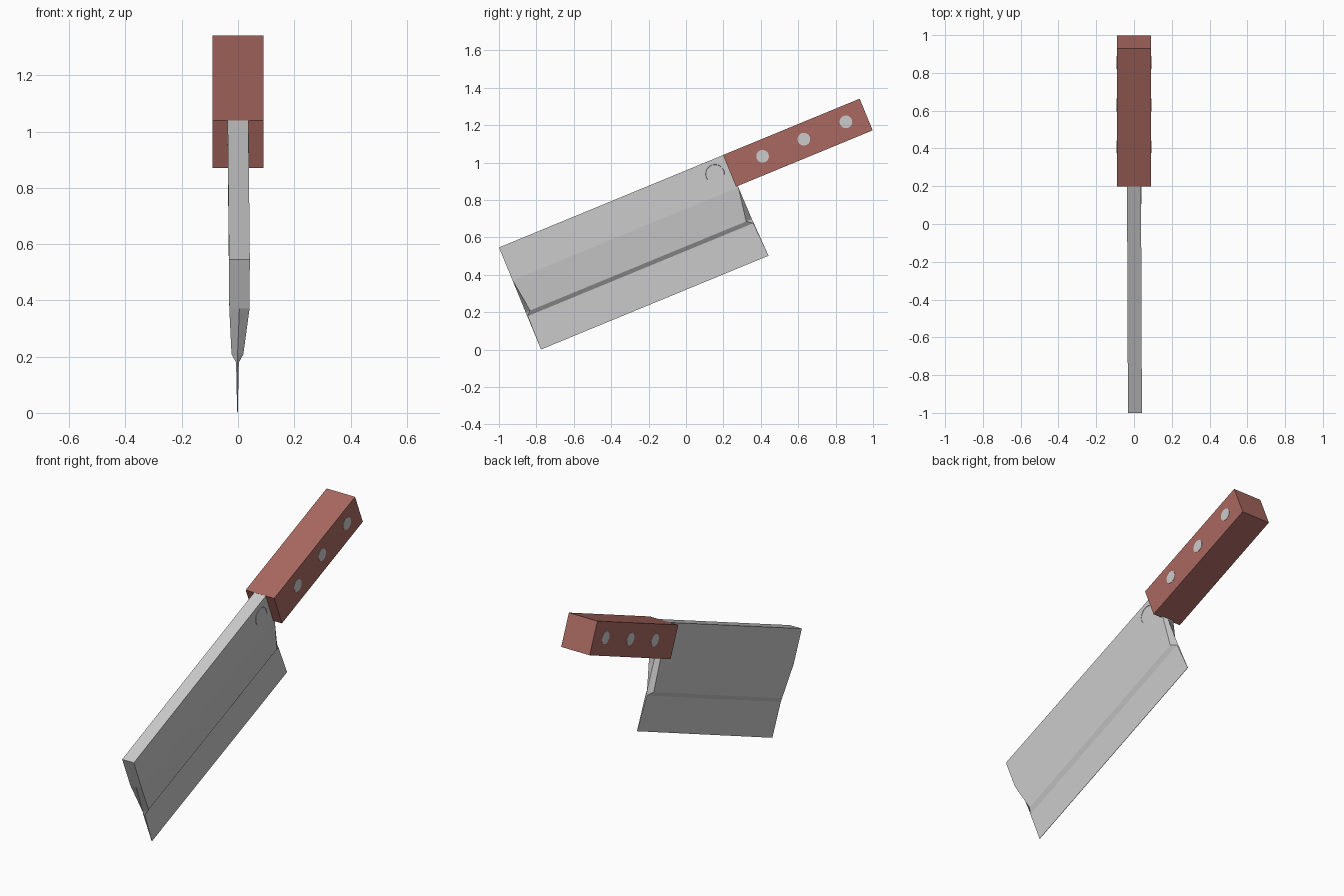
import bpy, bmesh, math
from mathutils import Matrix

if "Cube" in bpy.data.objects:
    bpy.data.objects.remove(bpy.data.objects["Cube"])

# Local frame: x = thickness, y = along the knife, z = up from the spine line
FRAME = Matrix.Translation((0, -1, 0.546)) @ Matrix.Rotation(math.radians(22.4), 4, 'X')


def material(name, color):
    m = bpy.data.materials.new(name)
    m.diffuse_color = color
    m.use_nodes = True
    m.node_tree.nodes["Principled BSDF"].inputs["Base Color"].default_value = m.diffuse_color
    return m


def add_object(name, bm, mat=None):
    bmesh.ops.recalc_face_normals(bm, faces=bm.faces)
    mesh = bpy.data.meshes.new(name)
    bm.to_mesh(mesh)
    bm.free()
    mesh.transform(FRAME)
    ob = bpy.data.objects.new(name, mesh)
    bpy.context.collection.objects.link(ob)
    if mat:
        mesh.materials.append(mat)
    return ob


wood = material("red_wood", (0.40, 0.14, 0.12, 1))

# Blade: rings lofted from spine to cutting edge
# depth, half thickness, tip side, tip centre, heel side, heel centre
rows = [
    (0.000, 0.037, 0.000, 0.0, 1.310, 1.310),
    (0.190, 0.036, 0.000, 0.0, 1.306, 1.306),
    (0.375, 0.021, 0.025, 0.0, 1.275, 1.308),
    (0.398, 0.005, 0.003, 0.0, 1.306, 1.309),
    (0.590, 0.001, 0.000, 0.0, 1.316, 1.316),
]
bm = bmesh.new()
rings = []
for d, t, a, ac, b, bc in rows:
    ring = [(-t, a), (0, ac), (t, a), (t, b), (0, bc), (-t, b)]
    shift = 0.005 if d < 0.3 else -0.002
    rings.append([bm.verts.new((x + shift * (1 - y / 1.31), y, -d)) for x, y in ring])
for r0, r1 in zip(rings, rings[1:]):
    for i in range(6):
        j = (i + 1) % 6
        bm.faces.new((r0[i], r0[j], r1[j], r1[i]))
bm.faces.new(rings[0])
bm.faces.new(rings[-1])
add_object("blade", bm)

# Handle block
bm = bmesh.new()
bmesh.ops.create_cube(bm, size=1, matrix=Matrix.Translation((0, 1.691, -0.091))
                      @ Matrix.Diagonal((0.18, 0.79, 0.183, 1)))
add_object("handle", bm, wood)

# Rivets through the handle
for k, u in enumerate((1.489, 1.728, 1.971)):
    bm = bmesh.new()
    bmesh.ops.create_cone(bm, cap_ends=True, segments=24, radius1=0.034, radius2=0.034,
                          depth=0.183, matrix=Matrix.Translation((0, u, -0.086))
                          @ Matrix.Rotation(math.pi / 2, 4, 'Y'))
    add_object(f"rivet_{k + 1}", bm)

# Fine arc line on the blade beside the handle
bm = bmesh.new()
arc = []
for i in range(17):
    a = math.radians(-25 + 220 * i / 16)
    arc.append([bm.verts.new((x, 1.218 + r * math.cos(a), -0.077 + r * math.sin(a)))
                for x, r in ((0.034, 0.048), (0.039, 0.050), (0.034, 0.052))])
for p, q in zip(arc, arc[1:]):
    for i in range(3):
        j = (i + 1) % 3
        bm.faces.new((p[i], p[j], q[j], q[i]))
bm.faces.new(arc[0])
bm.faces.new(arc[-1])
add_object("blade_arc_mark", bm)
